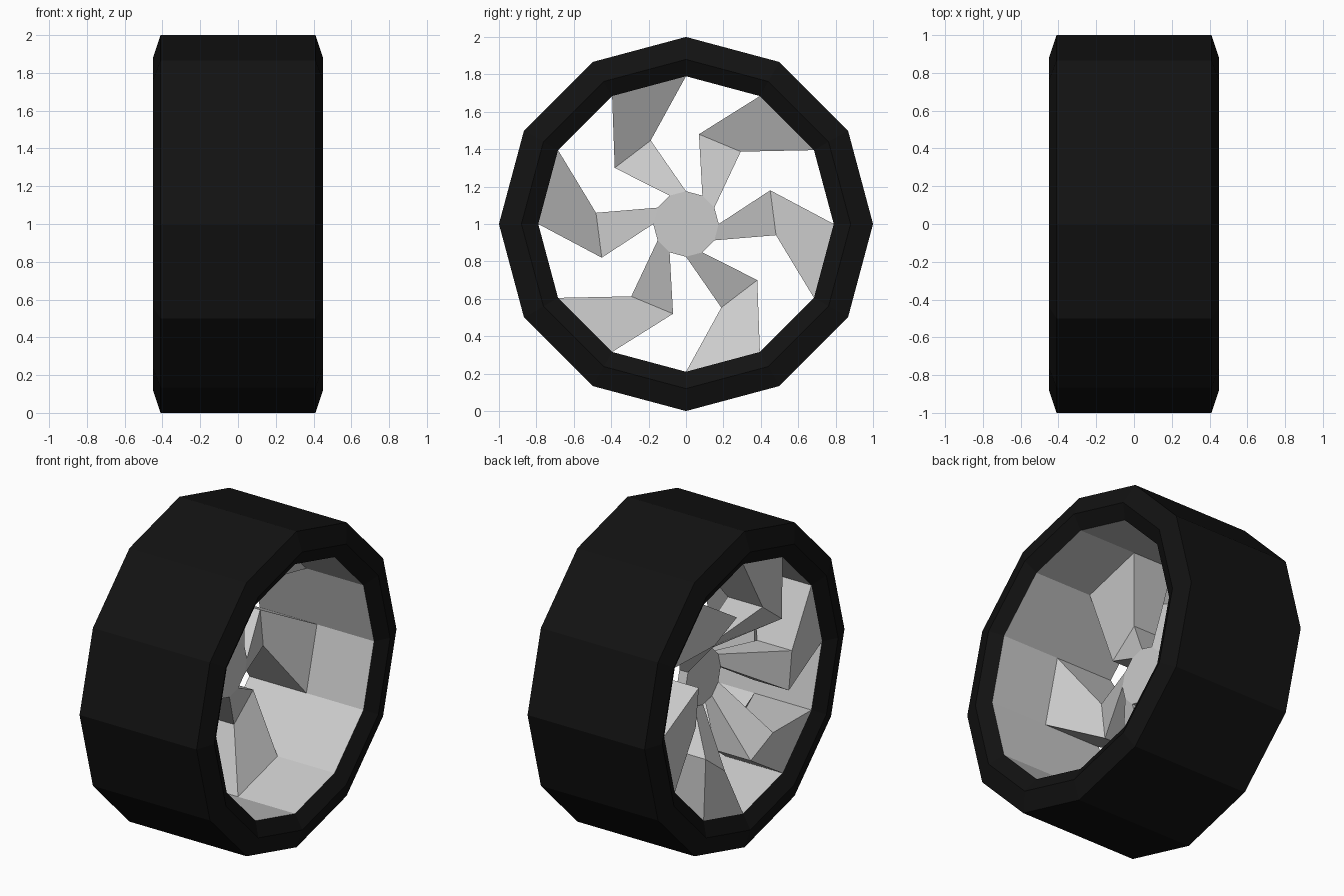
import bpy, bmesh
from math import cos, sin, radians

if "Cube" in bpy.data.objects:
    bpy.data.objects.remove(bpy.data.objects["Cube"])

SIDES = 12
CENTRE_Z = 1.0


def point(x, r, deg):
    """Point at radius r and angle deg round the axle (the x axis)."""
    a = radians(deg)
    return (x, r * cos(a), CENTRE_Z + r * sin(a))


def finish(name, bm, material=None):
    mesh = bpy.data.meshes.new(name)
    bm.to_mesh(mesh)
    bm.free()
    obj = bpy.data.objects.new(name, mesh)
    bpy.context.collection.objects.link(obj)
    if material:
        mesh.materials.append(material)
    return obj


def revolve(name, profile, material=None):
    """Sweep an (x, radius) profile round the axle."""
    bm = bmesh.new()
    rings = [[bm.verts.new(point(x, r, 360 / SIDES * k)) for k in range(SIDES)]
             for x, r in profile]
    for a, b in zip(rings, rings[1:]):
        for k in range(SIDES):
            n = (k + 1) % SIDES
            bm.faces.new((a[k], a[n], b[n], b[k]))
    return finish(name, bm, material)


rubber = bpy.data.materials.new("black_rubber")
rubber.diffuse_color = (0.006, 0.006, 0.006, 1)
rubber.use_nodes = True
rubber.node_tree.nodes["Principled BSDF"].inputs["Base Color"].default_value = rubber.diffuse_color

# Tyre: tread, chamfered shoulders and sidewall lips
revolve("tyre", [(-0.40, 0.79), (-0.45, 0.88), (-0.41, 1.0),
                 (0.41, 1.0), (0.45, 0.88), (0.40, 0.79)], rubber)

# Rim barrel, facing inward
revolve("rim", [(0.40, 0.79), (0.0, 0.79), (-0.40, 0.79)])

# Hub: thin twelve-sided disc, open where the spokes join
HUB_R, HUB_FRONT, HUB_BACK = 0.175, -0.12, -0.06
bm = bmesh.new()
front, back = [[bm.verts.new(point(x, HUB_R, 30 * k)) for k in range(SIDES)]
               for x in (HUB_FRONT, HUB_BACK)]
bm.faces.new(front[::-1])
bm.faces.new(back)
for k in range(0, SIDES, 2):
    bm.faces.new((front[k], front[k + 1], back[k + 1], back[k]))
finish("hub", bm)

# Spokes: bent, swept box sections from hub to rim
# stations: radius, first angle, second angle, outer x, inner x
STATIONS = [(HUB_R, 0, -30, HUB_FRONT, HUB_BACK),
            (0.485, 21.8, -7.1, -0.405, -0.16),
            (0.79, 0, -30, -0.40, 0.0)]
for i in range(6):
    bm = bmesh.new()
    loops = []
    for r, a, b, xo, xi in STATIONS:
        a, b = a + 60 * i, b + 60 * i
        loops.append([bm.verts.new(point(x, r, t))
                      for x, t in ((xo, a), (xi, a), (xi, b), (xo, b))])
    for p, q in zip(loops, loops[1:]):
        for k in range(4):
            n = (k + 1) % 4
            bm.faces.new((p[k], p[n], q[n], q[k]))
    bmesh.ops.recalc_face_normals(bm, faces=bm.faces)
    finish(f"spoke_{i + 1}", bm)
